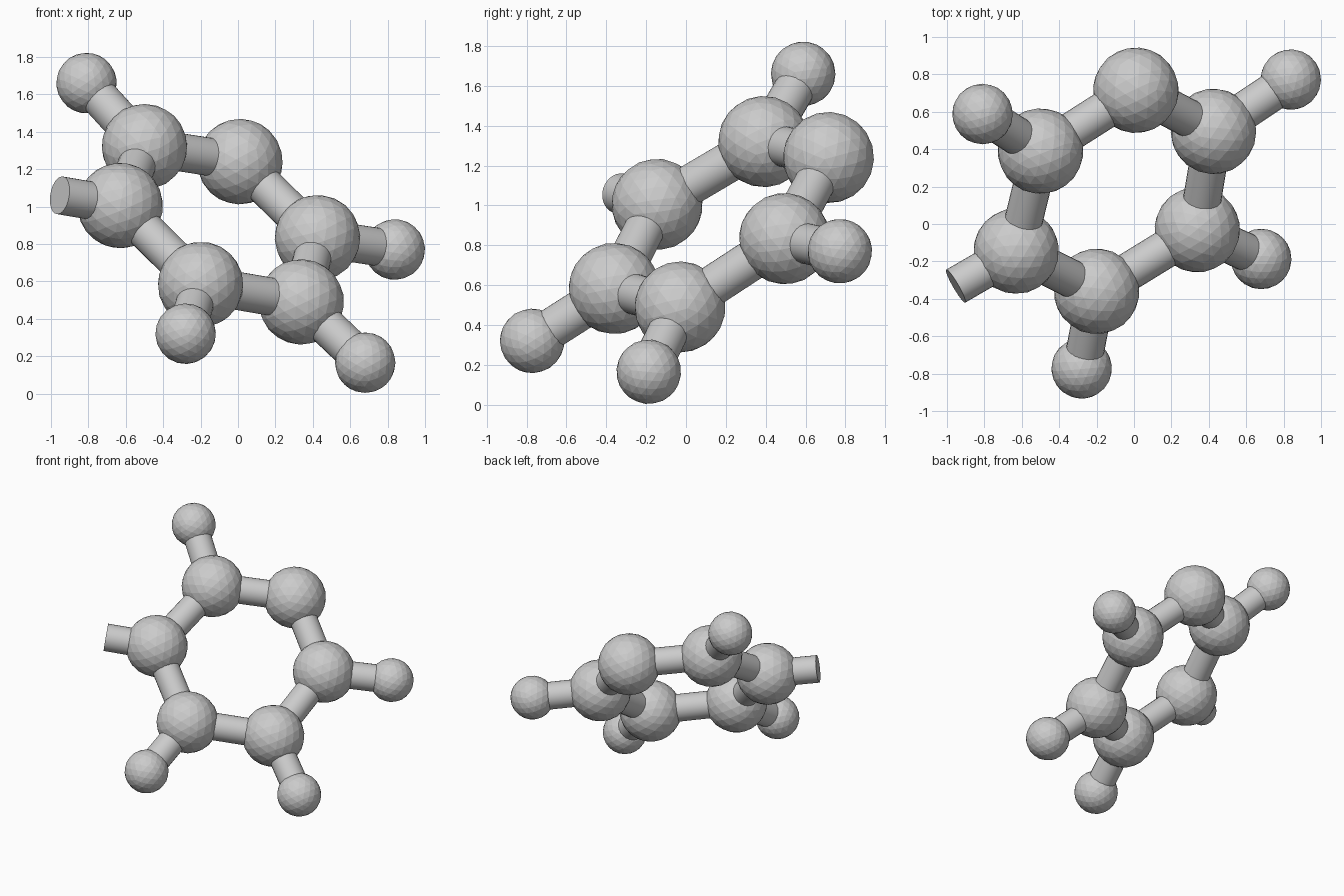
import bpy
import random
from mathutils import Vector, Euler

if "Cube" in bpy.data.objects:
    bpy.data.objects.remove(bpy.data.objects["Cube"])

random.seed(4)
RING_R, END_R, BOND_R = 0.229, 0.162, 0.102

# Six ring atoms, in order round the ring
ring = [Vector(p) for p in (
    (-0.50, 0.39, 1.32), (0.01, 0.715, 1.24), (0.425, 0.495, 0.833),
    (0.338, -0.03, 0.49), (-0.20, -0.36, 0.583), (-0.63, -0.145, 1.005))]

# Small end atoms, keyed by the ring atom they hang from
ends = {0: (-0.81, 0.588, 1.66), 2: (0.838, 0.772, 0.77),
        3: (0.68, -0.187, 0.165), 4: (-0.28, -0.772, 0.32)}
stub_tip = Vector((-0.953, -0.332, 1.06))


def atom(name, pos, radius):
    turn = Euler([random.uniform(0, 3) for _ in range(3)])
    bpy.ops.mesh.primitive_ico_sphere_add(
        subdivisions=3, radius=radius, location=pos, rotation=turn)
    bpy.context.object.name = name


def bond(name, a, b, ra, rb):
    # Rod between two atoms, its ends sunk just below the atom surfaces
    d = (b - a).normalized()
    p = a + d * (ra * 0.82)
    q = b - d * (rb * 0.7)
    bpy.ops.mesh.primitive_cylinder_add(
        vertices=24, radius=BOND_R, depth=(q - p).length,
        location=(p + q) / 2, rotation=d.to_track_quat('Z', 'Y').to_euler())
    bpy.context.object.name = name
    bpy.ops.object.shade_smooth_by_angle()


# Ring atoms and the bonds between neighbours
for i, p in enumerate(ring):
    atom(f"ring_atom_{i + 1}", p, RING_R)
    bond(f"ring_bond_{i + 1}", p, ring[(i + 1) % 6], RING_R, RING_R)

# End atoms and their bonds
for i, p in ends.items():
    p = Vector(p)
    atom(f"end_atom_{i + 1}", p, END_R)
    bond(f"end_bond_{i + 1}", ring[i], p, RING_R, END_R)

# Open bond stub with a flat cap
bond("bond_stub", ring[5], stub_tip, RING_R, 0)
